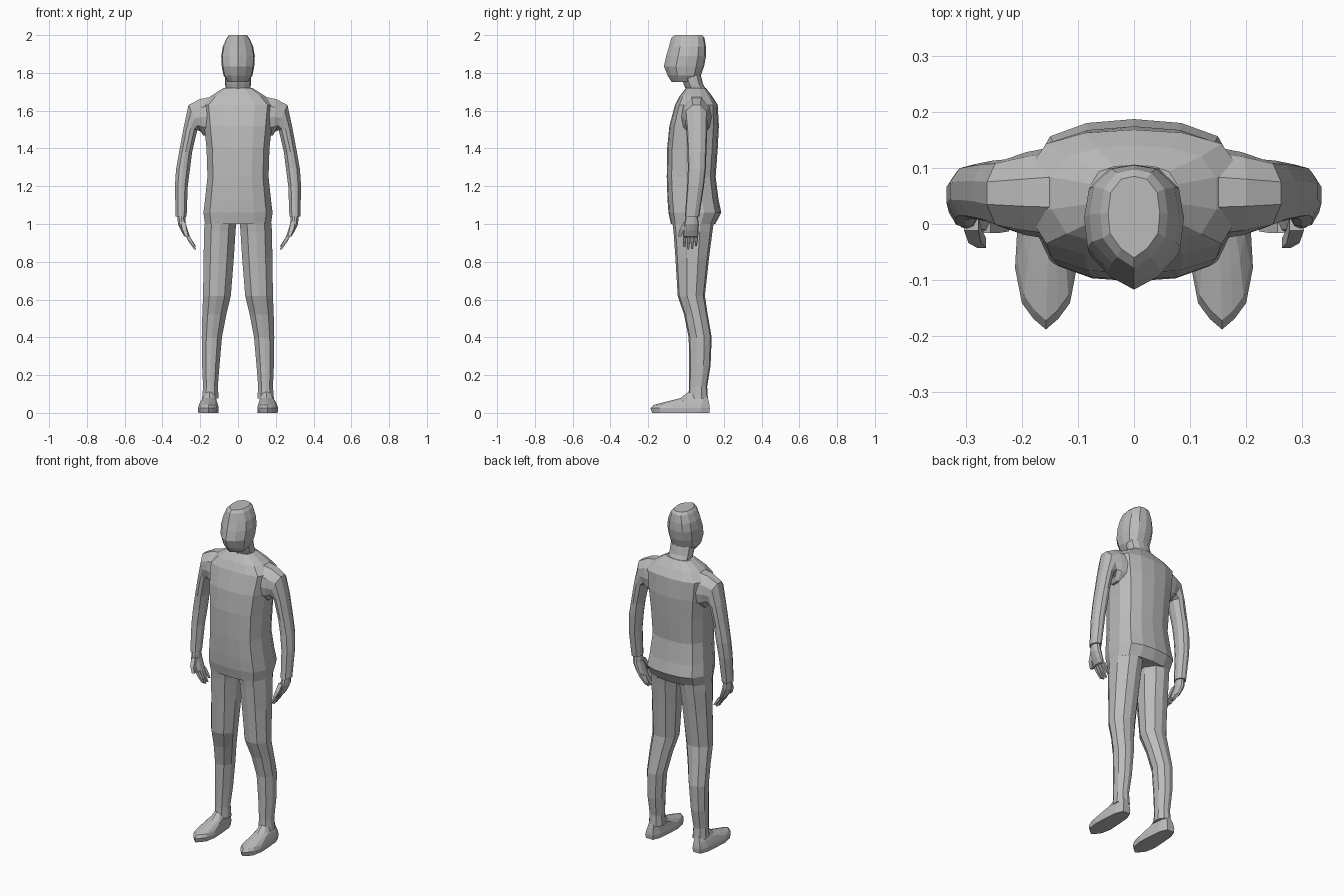
import bpy, bmesh

grey = bpy.data.materials.new("plain grey")
grey.diffuse_color = (0.5, 0.5, 0.5, 1)

# Half cross-sections (u sideways, v front to back), mirrored to a full ring
BODY = [(0, -1), (.45, -.96), (.8, -.8), (.98, -.3), (.98, .35), (.8, .78), (.45, .95), (0, 1)]
HEAD = [(0, -1), (.5, -.78), (.93, -.4), (1, .1), (.9, .6), (.5, .93), (0, 1)]
LIMB = [(0, -1), (.55, -.88), (1, -.3), (1, .35), (.55, .88), (0, 1)]
SHOE = [(0, -1), (.4, -.88), (.78, -.7), (1, -.3), (.92, .2), (.8, .7), (.45, 1)]
BOX = [(.85, -1), (.85, 1)]


def loft(name, profile, rings, mirror=False):
    """Skin rings given as (xa, za, xb, zb, y_front, y_back)."""
    shape = profile + [(-u, v) for u, v in reversed(profile) if u > 0]
    bm = bmesh.new()
    loops = []
    for xa, za, xb, zb, y0, y1 in rings:
        loops.append([bm.verts.new(((xa + xb) / 2 + u * (xb - xa) / 2,
                                    (y0 + y1) / 2 + v * (y1 - y0) / 2,
                                    (za + zb) / 2 + u * (zb - za) / 2)) for u, v in shape])
    n = len(shape)
    for a, b in zip(loops, loops[1:]):
        for i in range(n):
            j = (i + 1) % n
            bm.faces.new((a[i], a[j], b[j], b[i]))
    bm.faces.new(loops[0])
    bm.faces.new(loops[-1])
    bmesh.ops.recalc_face_normals(bm, faces=bm.faces)
    me = bpy.data.meshes.new(name)
    bm.to_mesh(me)
    bm.free()
    me.materials.append(grey)
    ob = bpy.data.objects.new(name, me)
    bpy.context.collection.objects.link(ob)
    if mirror:
        ob.modifiers.new("mirror", "MIRROR").use_mirror_merge = False
    return ob


def centred(rows):
    """Rows (z, half_width, y_front, y_back) around x = 0."""
    return [(-w, z, w, z, a, b) for z, w, a, b in rows]


def level(rows):
    """Rows (z, x_inner, x_outer, y_front, y_back)."""
    return [(p, z, q, z, a, b) for z, p, q, a, b in rows]


# Torso with flared hem and sloping shoulders
loft("torso", BODY, centred([
    (1.0, .178, -.08, .155), (1.06, .187, -.093, .187), (1.13, .178, -.098, .172),
    (1.25, .165, -.102, .157), (1.4, .17, -.1, .168), (1.52, .183, -.088, .174),
    (1.63, .195, -.058, .168), (1.675, .15, -.035, .14), (1.72, .078, 0, .105)]))

# Neck and head
loft("neck", HEAD, centred([
    (1.67, .085, -.01, .13), (1.71, .066, .0, .108), (1.74, .068, -.012, .09), (1.79, .068, -.03, .078)]))
loft("head", HEAD, centred([
    (1.752, .052, -.076, .06), (1.785, .076, -.097, .078), (1.835, .086, -.117, .096),
    (1.89, .089, -.105, .106), (1.94, .08, -.09, .105), (1.985, .06, -.078, .098),
    (2.0, .046, -.06, .085)]))

# Arms
loft("arms", LIMB, [
    (.13, 1.46, .13, 1.675, -.03, .14), (.185, 1.47, .2, 1.662, -.02, .128),
    (.198, 1.49, .262, 1.63, -.008, .115), (.215, 1.5, .288, 1.51, .002, .113),
    (.243, 1.38, .312, 1.38, .008, .108), (.253, 1.3, .328, 1.29, .01, .105),
    (.266, 1.2, .334, 1.2, .006, .095), (.272, 1.04, .33, 1.04, -.006, .07)], True)

# Hands
loft("palms", LIMB, [
    (.28, 1.05, .322, 1.05, .0, .06), (.276, 1.0, .318, 1.0, -.01, .068),
    (.262, .955, .302, .965, -.014, .066), (.252, .925, .284, .935, -.016, .064)], True)
for i, drop in enumerate((.012, 0, .002, .018)):
    y = -.016 + i * .0205
    loft(f"finger_{i + 1}", BOX, [
        (.254, .935, .283, .945, y, y + .018),
        (.238, .9 + drop / 2, .262, .905 + drop / 2, y, y + .016),
        (.222, .866 + drop, .234, .866 + drop, y + .003, y + .012)], True)
loft("thumbs", BOX, [
    (.275, 1.01, .305, 1.01, -.012, .015), (.27, .97, .297, .97, -.034, -.008),
    (.262, .935, .28, .935, -.043, -.026)], True)

# Trouser legs
loft("legs", LIMB, level([
    (1.03, .008, .174, -.075, .15), (.96, .013, .18, -.066, .14), (.82, .022, .182, -.056, .122),
    (.62, .038, .185, -.044, .1), (.52, .062, .189, -.01, .115), (.4, .085, .192, .014, .136),
    (.25, .098, .19, .017, .13), (.14, .107, .185, .016, .112), (.075, .102, .19, .012, .116)]), True)

# Shoes
loft("shoes", SHOE, level([
    (0, .104, .21, -.18, .124), (.025, .102, .212, -.188, .126), (.042, .106, .207, -.172, .124),
    (.062, .112, .198, -.095, .12), (.078, .116, .188, -.03, .116),
    (.11, .125, .175, .012, .105)]), True)
